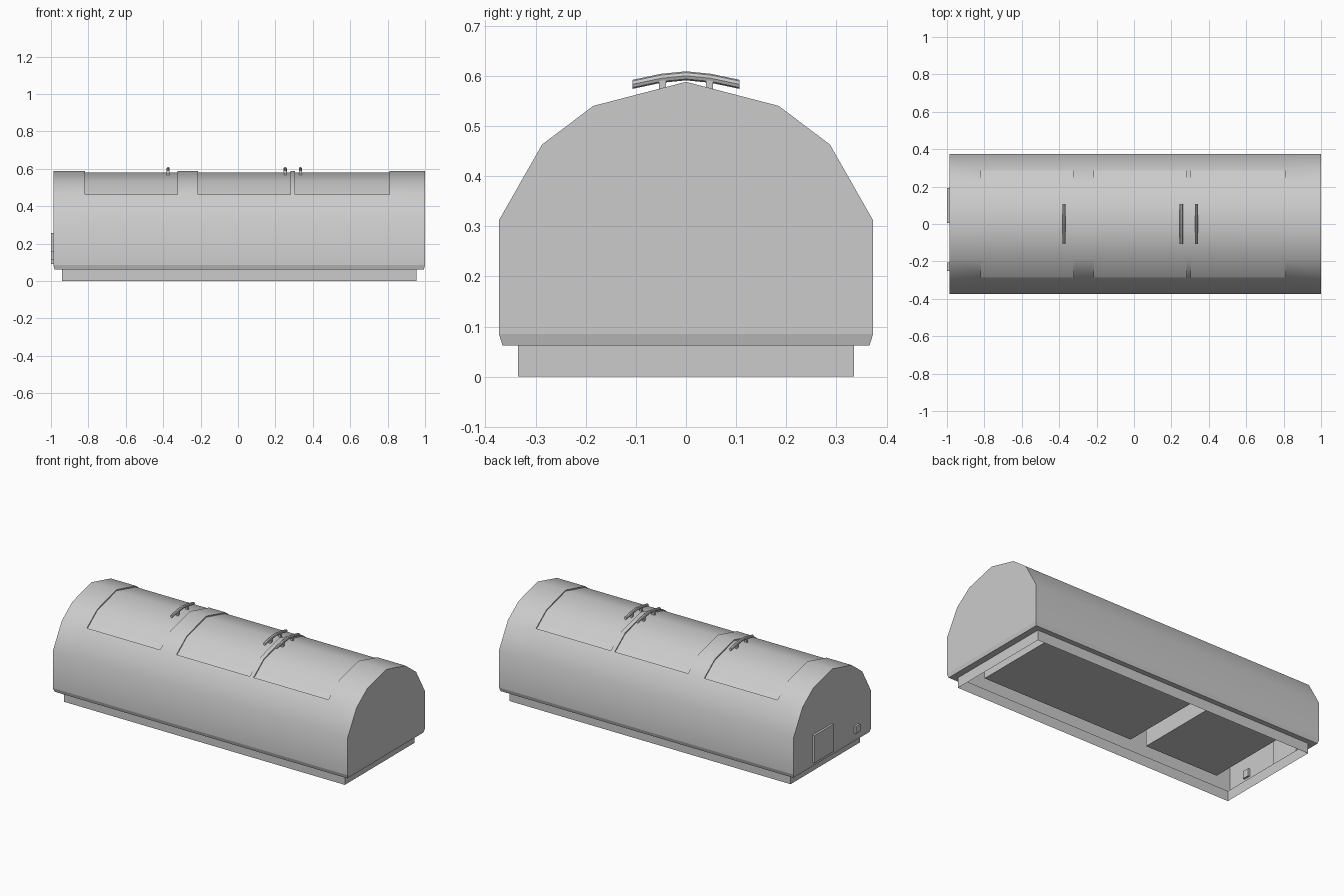
import bpy, bmesh, math
from mathutils import Vector

if "Cube" in bpy.data.objects:
    bpy.data.objects.remove(bpy.data.objects["Cube"])

X0, X1 = -0.987, 1.0          # body ends
DROP = 0.007                  # depth of the roof recesses


def finish(name, bm, smooth=True):
    bmesh.ops.remove_doubles(bm, verts=bm.verts, dist=1e-4)
    bmesh.ops.recalc_face_normals(bm, faces=bm.faces)
    me = bpy.data.meshes.new(name)
    bm.to_mesh(me)
    bm.free()
    ob = bpy.data.objects.new(name, me)
    bpy.context.collection.objects.link(ob)
    bpy.ops.object.select_all(action='DESELECT')
    ob.select_set(True)
    bpy.context.view_layer.objects.active = ob
    if smooth:
        bpy.ops.object.shade_smooth_by_angle(angle=math.radians(35))
    return ob


def box(name, x0, x1, y0, y1, z0, z1, open_top=False):
    bm = bmesh.new()
    bmesh.ops.create_cube(bm, size=1)
    for v in bm.verts:
        v.co = Vector(((x0 + x1) / 2 + v.co.x * (x1 - x0),
                       (y0 + y1) / 2 + v.co.y * (y1 - y0),
                       (z0 + z1) / 2 + v.co.z * (z1 - z0)))
    if open_top:
        bm.faces.ensure_lookup_table()
        top = [f for f in bm.faces if f.calc_center_median().z > z1 - 1e-4]
        bmesh.ops.delete(bm, geom=top, context='FACES_ONLY')
    return finish(name, bm, False)


def bridge(bm, a, b, closed):
    n = len(a)
    for i in range(n if closed else n - 1):
        j = (i + 1) % n
        bm.faces.new((a[i], a[j], b[j], b[i]))


# Body cross-section; the roof part can be lowered to form a recess
def section(low):
    d = DROP if low else 0
    half = [(0.373, 0.085), (0.373, 0.312), (0.287, 0.463),
            (0.287 - d * 0.3, 0.463 - d), (0.185, 0.54 - d)]
    return half + [(0, 0.588 - d)] + [(-y, z) for y, z in reversed(half)]


# Body shell, with raised bands at both ends and between the roof panels
stations = [(X0, 0), (-0.818, 0), (-0.818, 1), (-0.324, 1), (-0.324, 0),
            (-0.214, 0), (-0.214, 1), (0.28, 1), (0.28, 0), (0.306, 0),
            (0.306, 1), (0.81, 1), (0.81, 0), (X1, 0)]
bm = bmesh.new()
rows = [[bm.verts.new((x, y, z)) for y, z in section(low)] for x, low in stations]
for a, b in zip(rows, rows[1:]):
    bridge(bm, a, b, False)
for x in (X0, X1):
    pts = [p for i, p in enumerate(section(0)) if i not in (3, 7)]
    bm.faces.new([bm.verts.new((x, y, z)) for y, z in pts])
finish("body_shell", bm)

# Chamfered lower edge, ledge and open base skirt
bm = bmesh.new()
rings = []
for x0, x1, w, z in ((X0, X1, 0.373, 0.085), (X0 + 0.006, X1 - 0.006, 0.366, 0.062),
                     (-0.94, 0.955, 0.335, 0.062), (-0.94, 0.955, 0.335, 0)):
    rings.append([bm.verts.new(p) for p in
                  ((x0, -w, z), (x1, -w, z), (x1, w, z), (x0, w, z))])
for a, b in zip(rings, rings[1:]):
    bridge(bm, a, b, True)
finish("base_skirt", bm, False)

# Inner compartments hanging under the roof panels
for name, a, b in (("small_compartment", -0.818, -0.324),
                   ("large_compartment", -0.214, 0.81)):
    box(name, a, b, -0.284, 0.284, 0.09, 0.455, open_top=True)

# End door and small hatch
box("end_door", -1.0, -0.975, 0.005, 0.193, 0.09, 0.257)
box("end_hatch", -1.0, -0.975, -0.25, -0.207, 0.115, 0.16)

# Arched roof handles on two posts each
path = [(-0.107, 0.583), (-0.05, 0.595), (0, 0.600), (0.05, 0.595), (0.107, 0.583)]
for k, hx in enumerate((-0.374, 0.252, 0.334)):
    bm = bmesh.new()
    rows = []
    for y, z in path:
        rows.append([bm.verts.new((hx + 0.009 * math.cos(t), y, z + 0.009 * math.sin(t)))
                     for t in (math.tau * i / 8 for i in range(8))])
    for a, b in zip(rows, rows[1:]):
        bridge(bm, a, b, True)
    bm.faces.new(rows[0])
    bm.faces.new(rows[-1])
    finish(f"roof_handle_{k + 1}", bm, False)
    for s in (-1, 1):
        box(f"handle_post_{k + 1}", hx - 0.007, hx + 0.007,
            s * 0.047 - 0.007, s * 0.047 + 0.007, 0.565, 0.592)
